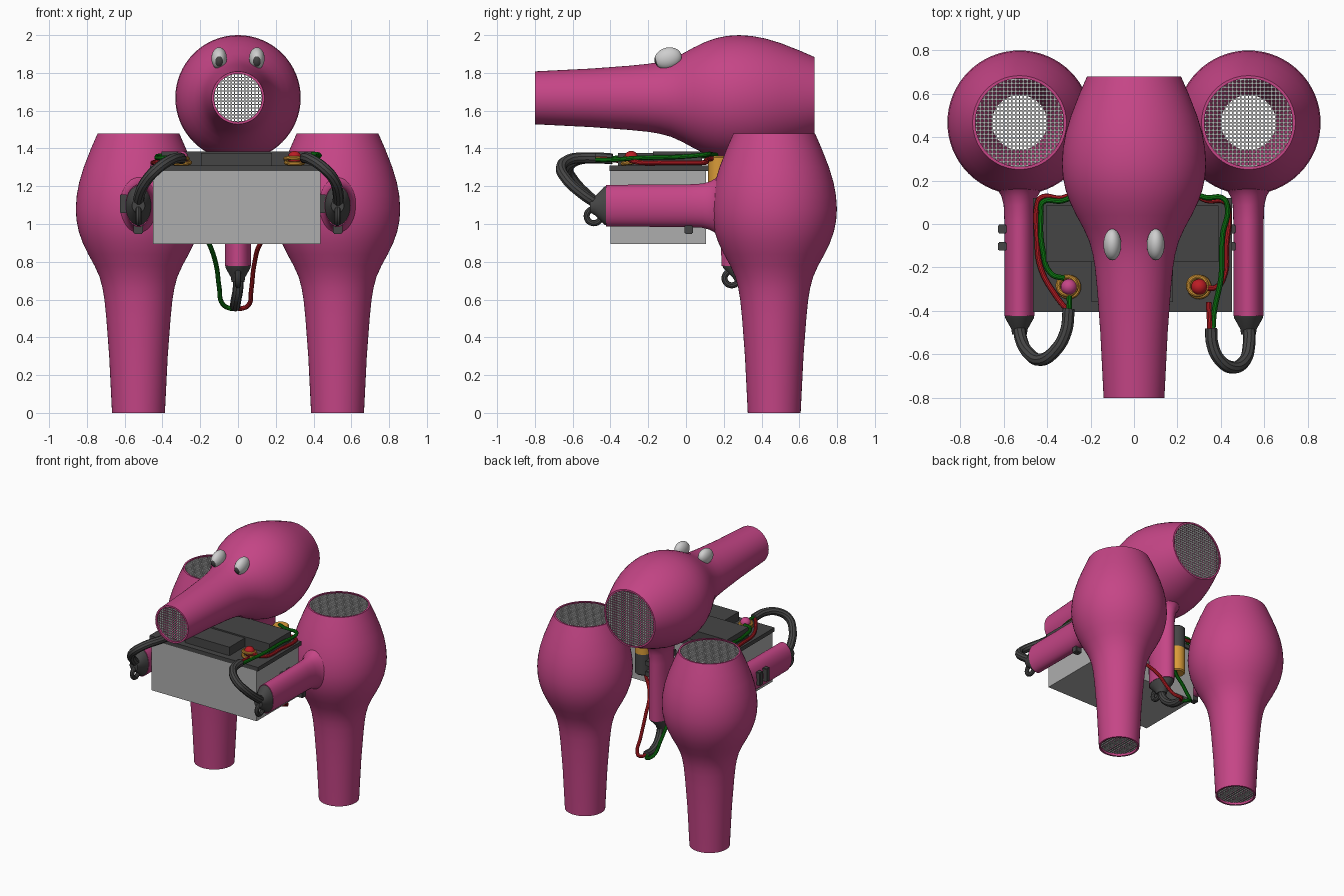
import bpy, bmesh, math
from mathutils import Matrix, Vector

if "Cube" in bpy.data.objects:
    bpy.data.objects.remove(bpy.data.objects["Cube"])

def material(name, rgb):
    m = bpy.data.materials.new(name)
    m.diffuse_color = (*rgb, 1)
    m.use_nodes = True
    m.node_tree.nodes["Principled BSDF"].inputs["Base Color"].default_value = m.diffuse_color
    return m

PINK = material("pink plastic", (0.56, 0.06, 0.24))
DARK = material("dark grey rubber", (0.06, 0.06, 0.06))
GREY = material("battery grey", (0.42, 0.42, 0.42))
STEEL = material("grille steel", (0.5, 0.5, 0.5))
WHITE = material("eye white", (0.62, 0.62, 0.62))
YELLOW = material("copper yellow", (0.7, 0.33, 0.04))
RED = material("red wire", (0.5, 0.012, 0.018))
GREEN = material("green wire", (0.004, 0.2, 0.006))

def finish(name, bm, mats, M=Matrix()):
    bmesh.ops.recalc_face_normals(bm, faces=bm.faces)
    me = bpy.data.meshes.new(name)
    bm.to_mesh(me)
    bm.free()
    me.transform(M)
    for m in mats:
        me.materials.append(m)
    ob = bpy.data.objects.new(name, me)
    bpy.context.collection.objects.link(ob)
    return ob

def loft(name, rings, mat, M=Matrix(), closed=False, n=48):
    """Skin ellipses (height, rx, ry) stacked on local z; closed joins last to first."""
    bm = bmesh.new()
    loops = [[bm.verts.new((rx * math.cos(a), ry * math.sin(a), h))
              for a in (2 * math.pi * i / n for i in range(n))] for h, rx, ry in rings]
    pairs = list(zip(loops, loops[1:])) + ([(loops[-1], loops[0])] if closed else [])
    for a, b in pairs:
        for i in range(n):
            bm.faces.new((a[i], a[(i + 1) % n], b[(i + 1) % n], b[i]))
    if not closed:
        bm.faces.new(loops[0])
        bm.faces.new(loops[-1])
    return finish(name, bm, [mat], M)

def add_box(bm, lo, hi):
    c = [(a + b) / 2 for a, b in zip(lo, hi)]
    s = [b - a for a, b in zip(lo, hi)]
    return bmesh.ops.create_cube(bm, size=1, matrix=Matrix.Translation(c) @ Matrix.Diagonal((*s, 1)))

def box(name, lo, hi, mat, M=Matrix(), bevel=0.0):
    bm = bmesh.new()
    add_box(bm, lo, hi)
    if bevel:
        bmesh.ops.bevel(bm, geom=bm.edges[:], offset=bevel, segments=2, affect='EDGES')
    return finish(name, bm, [mat], M)

def ring(name, R, r, mat, M):
    pts = [(r * math.sin(a), R + r * math.cos(a), R + r * math.cos(a))
           for a in (2 * math.pi * i / 10 for i in range(10))]
    return loft(name, pts, mat, M, closed=True, n=28)

def tube(name, pts, r, mat):
    """Round cable through points."""
    cu = bpy.data.curves.new(name, 'CURVE')
    cu.dimensions = '3D'
    cu.bevel_depth, cu.bevel_resolution, cu.use_fill_caps = r, 3, True
    cu.resolution_u = 8
    sp = cu.splines.new('BEZIER')
    sp.bezier_points.add(len(pts) - 1)
    for bp, p in zip(sp.bezier_points, pts):
        bp.co = p
        bp.handle_left_type = bp.handle_right_type = 'AUTO'
    tmp = bpy.data.objects.new(name + "_curve", cu)
    bpy.context.collection.objects.link(tmp)
    me = bpy.data.meshes.new_from_object(tmp.evaluated_get(bpy.context.evaluated_depsgraph_get()))
    bpy.data.objects.remove(tmp)
    me.materials.clear()
    me.materials.append(mat)
    ob = bpy.data.objects.new(name, me)
    bpy.context.collection.objects.link(ob)

def grille(name, t, R, M):
    bm = bmesh.new()
    step, w = 0.018, 0.0033
    k = int(R / step)
    for i in range(-k, k + 1):
        d = i * step
        c = math.sqrt(R * R - d * d)
        add_box(bm, (d - w, -c, t - w), (d + w, c, t + w))
        add_box(bm, (-c, d - w, t - w), (c, d + w, t + w))
    finish(name, bm, [STEEL], M)

# --- hair dryer: local x = side, y = handle direction, z = barrel axis from nozzle tip
PROFILE = [(0, .14), (.3, .155), (.5, .17), (.6, .18), (.66, .19), (.72, .206), (.78, .233),
           (.84, .266), (.9, .295), (.96, .316), (1.02, .328), (1.08, .332), (1.15, .327),
           (1.22, .314), (1.3, .29), (1.4, .251), (1.48, .216)]
HANDLE = [(.28, .135, .175), (.31, .1, .145), (.34, .083, .128), (.38, .073, .117),
          (.45, .07, .113), (.89, .069, .11)]

def dryer(tag, M):
    outer = [(t, r, r) for t, r in PROFILE]
    inner = [(t, r - .013, r - .013) for t, r in reversed(PROFILE)]
    loft(tag + "_shell", outer + inner, PINK, M, closed=True, n=64)
    grille(tag + "_nozzle_grille", .02, .13, M)
    grille(tag + "_intake_grille", 1.465, .211, M)
    # handle frame: its z runs along the handle, its y along the barrel
    H = M @ Matrix.Translation((0, 0, 1.097)) @ Matrix(((-1, 0, 0, 0), (0, 0, 1, 0), (0, 1, 0, 0), (0, 0, 0, 1)))
    loft(tag + "_handle", HANDLE, PINK, H)
    loft(tag + "_handle_cap", [(.885, .067, .106), (.9, .066, .1), (.95, .038, .05), (.975, .034, .036)], DARK, H)
    ring(tag + "_hanging_loop", .038, .016, DARK,
         H @ Matrix.Translation((0, -.055, .955)) @ Matrix.Rotation(math.pi / 2, 4, 'Y'))
    box(tag + "_button", (-.025, -.15, .43), (.025, -.1, .475), DARK, H, .005)
    for i, h in enumerate((.49, .57)):
        box(f"{tag}_switch_{i}", (-.098, -.04, h - .02), (-.06, .06, h + .02), DARK, H, .004)

def leg_frame(cx):
    return Matrix(((-1, 0, 0, cx), (0, -1, 0, .467), (0, 0, 1, 0), (0, 0, 0, 1)))

dryer("left_leg", leg_frame(-.527))
dryer("right_leg", leg_frame(.527))
dryer("head", Matrix(((1, 0, 0, 0), (0, 0, 1, -.8), (0, -1, 0, 1.668), (0, 0, 0, 1))))

# --- eyes: pole faces forward, pupil = faces near the pole
for side in (-1, 1):
    bm = bmesh.new()
    bmesh.ops.create_uvsphere(bm, u_segments=32, v_segments=24, radius=1)
    for f in bm.faces:
        f.material_index = 1 if f.calc_center_median().z > .85 else 0
    E = (Matrix.Translation((side * .1, -.095, 1.877)) @ Matrix.Rotation(math.radians(15), 4, 'X')
         @ Matrix.Diagonal((.041, .073, .057, 1)) @ Matrix.Rotation(math.radians(90), 4, 'X'))
    finish(("left" if side < 0 else "right") + "_eye", bm, [WHITE, DARK], E)

# --- battery body
box("battery_case", (-.45, -.4, .893), (.438, .105, 1.285), GREY)
box("battery_lid", (-.465, -.405, 1.28), (.452, .12, 1.31), DARK)
box("battery_cover_back", (-.405, -.175, 1.305), (.39, .085, 1.385), DARK)
box("battery_cover_front", (-.195, -.36, 1.305), (.18, -.17, 1.375), DARK)

# --- terminals with wound copper rings
for tag, x, mat in (("left", -.3, PINK), ("right", .3, RED)):
    bm = bmesh.new()
    bmesh.ops.create_uvsphere(bm, u_segments=20, v_segments=12, radius=.037)
    finish(tag + "_terminal", bm, [mat], Matrix.Translation((x, -.29, 1.35)))
    for i in range(2):
        ring(f"{tag}_terminal_ring_{i}", .046 - .004 * i, .011, YELLOW,
             Matrix.Translation((x - .008 * i, -.29 + .006 * i, 1.325 + .02 * i))
             @ Matrix.Rotation(.12 * (1 - 2 * i), 4, 'X'))

# --- round cells behind the battery, one upright and one inverted
for tag, x, mid, low, high in (("left", -.24, 1.19, YELLOW, DARK), ("right", .24, 1.16, DARK, YELLOW)):
    C = Matrix.Translation((x, .175, 0))
    loft(tag + "_cell_lower", [(1.0, .05, .05), (1.008, .058, .058), (mid, .058, .058)], low, C, n=32)
    loft(tag + "_cell_upper", [(mid, .058, .058), (1.352, .058, .058), (1.36, .05, .05)], high, C, n=32)

# --- thick cables from the handle ends
tube("left_cable", [(-.527, -.46, 1.1), (-.52, -.53, 1.16), (-.485, -.595, 1.23), (-.43, -.625, 1.29),
                    (-.365, -.585, 1.335), (-.315, -.5, 1.35), (-.3, -.39, 1.345)], .029, DARK)
tube("right_cable", [(.527, -.46, 1.1), (.53, -.55, 1.16), (.505, -.635, 1.24), (.45, -.66, 1.3),
                     (.39, -.62, 1.34), (.36, -.55, 1.35), (.355, -.48, 1.35)], .029, DARK)
tube("head_cable", [(0, .297, .72), (0, .31, .66), (-.01, .36, .6), (-.015, .43, .568), (-.015, .5, .565)], .028, DARK)

# --- thin wires
W = .0125
tube("left_red_wire", [(-.305, -.4, 1.34), (-.36, -.33, 1.335), (-.43, -.2, 1.325), (-.447, -.05, 1.325),
                       (-.447, .08, 1.325), (-.43, .12, 1.33), (-.33, .12, 1.34), (-.25, .16, 1.35)], W, RED)
tube("left_green_wire", [(-.32, -.25, 1.35), (-.38, -.23, 1.35), (-.42, -.12, 1.35), (-.428, .05, 1.355),
                         (-.42, .1, 1.36), (-.33, .107, 1.365), (-.24, .15, 1.365)], W, GREEN)
tube("left_green_lead", [(-.3, -.41, 1.345), (-.297, -.36, 1.35), (-.3, -.31, 1.345)], W, GREEN)
tube("right_red_wire", [(.3, -.29, 1.345), (.38, -.29, 1.335), (.415, -.24, 1.325), (.425, -.1, 1.325),
                        (.435, .06, 1.325), (.42, .1, 1.325), (.33, .11, 1.34), (.25, .16, 1.35)], W, RED)
tube("right_green_wire", [(.362, -.5, 1.34), (.37, -.4, 1.34), (.4, -.25, 1.35), (.408, -.05, 1.355),
                          (.43, .08, 1.365), (.41, .118, 1.37), (.33, .122, 1.37), (.24, .16, 1.365)], W, GREEN)
tube("right_red_lead", [(.35, -.5, 1.345), (.347, -.43, 1.345), (.343, -.36, 1.335)], W, RED)
tube("head_green_wire", [(-.02, .48, .56), (-.04, .53, .553), (-.08, .51, .575), (-.1, .45, .67),
                         (-.115, .38, .78), (-.155, .28, .9), (-.22, .18, 1.01)], W, GREEN)
tube("head_red_wire", [(-.01, .48, .56), (.02, .53, .553), (.055, .51, .57), (.07, .45, .65),
                       (.085, .37, .78), (.12, .27, .9), (.22, .18, 1.01)], W, RED)

# --- smooth shading with sharp edges kept
bpy.ops.object.select_all(action='DESELECT')
for ob in bpy.context.scene.objects:
    ob.select_set(True)
    bpy.context.view_layer.objects.active = ob
bpy.ops.object.shade_smooth_by_angle(angle=math.radians(35))
